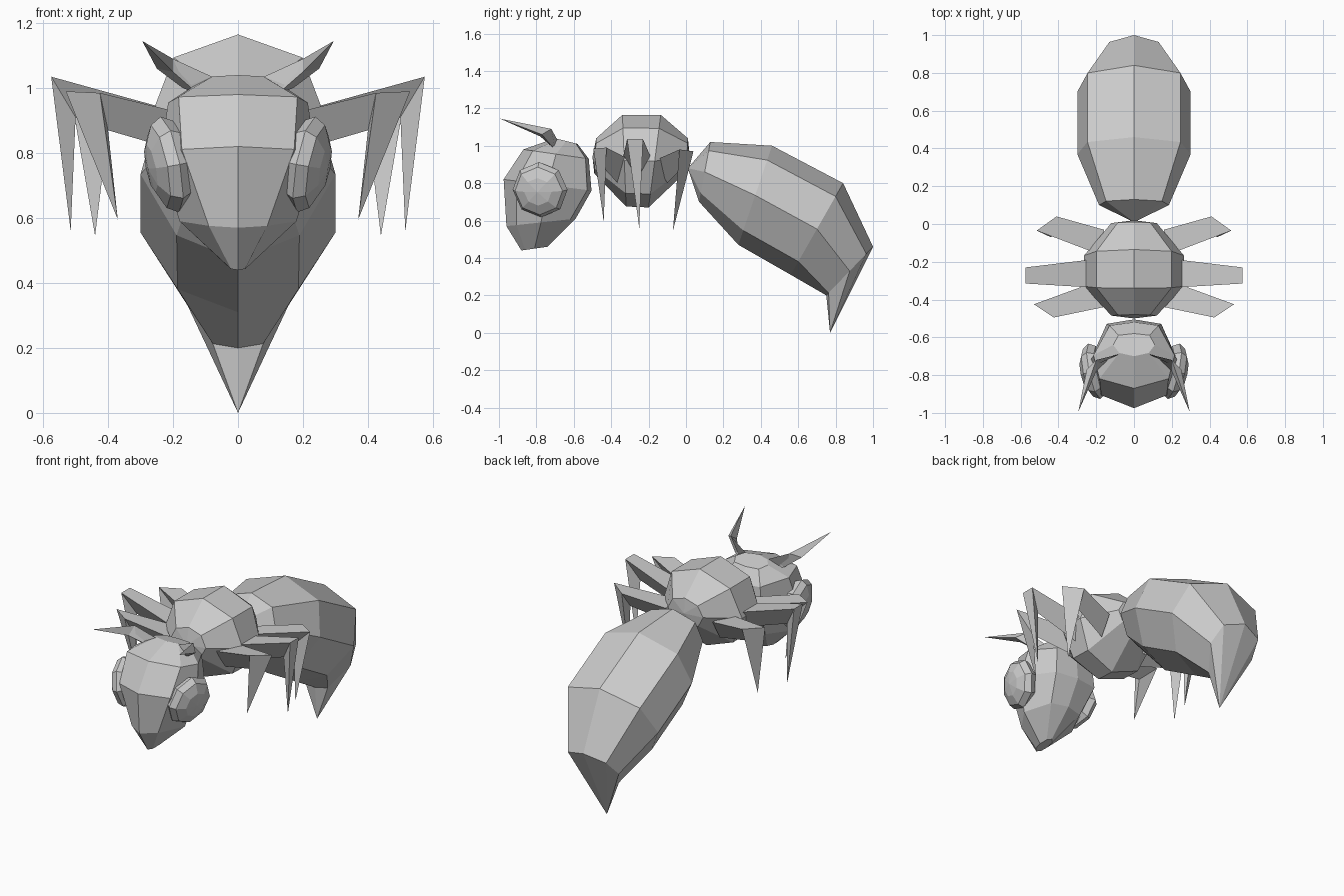
import bpy, bmesh, math
from mathutils import Vector, Matrix

old = bpy.data.objects.get("Cube")
if old:
    bpy.data.objects.remove(old, do_unlink=True)

GREY = (0.6, 0.6, 0.6, 1.0)
mat = bpy.data.materials.new("plain_grey")
mat.use_nodes = True
mat.diffuse_color = GREY
for node in mat.node_tree.nodes:
    if node.type == 'BSDF_PRINCIPLED':
        node.inputs["Base Color"].default_value = GREY


def finish(bm, name):
    bmesh.ops.recalc_face_normals(bm, faces=bm.faces)
    mesh = bpy.data.meshes.new(name)
    bm.to_mesh(mesh)
    bm.free()
    mesh.materials.append(mat)
    obj = bpy.data.objects.new(name, mesh)
    bpy.context.scene.collection.objects.link(obj)
    return obj


def loft(name, rings):
    """Skin rings of points; a ring of one point closes to a tip."""
    bm = bmesh.new()
    rows = [[bm.verts.new(p) for p in ring] for ring in rings]
    for a, b in zip(rows, rows[1:]):
        n = max(len(a), len(b))
        for i in range(n):
            j = (i + 1) % n
            if len(a) == 1:
                bm.faces.new((a[0], b[i], b[j]))
            elif len(b) == 1:
                bm.faces.new((a[i], a[j], b[0]))
            else:
                bm.faces.new((a[i], a[j], b[j], b[i]))
    for end in (rows[0], rows[-1]):
        if len(end) > 2:
            bm.faces.new(end)
    return finish(bm, name)


def octagon(first, last, half_width, near=0.71, far=0.71, reach=0.71):
    """Eight-sided ring spanning two (y, z) points on the centre plane.
    near and far set the shoulder widths, reach how far back the far ones sit."""
    a, b = Vector((0, *first)), Vector((0, *last))
    mid, axis = (a + b) / 2, (a - b) / 2
    profile = [(0, 1), (near, 0.71), (1, 0), (far, -reach),
               (0, -1), (-far, -reach), (-1, 0), (-near, 0.71)]
    return [mid + axis * along + Vector((half_width * across, 0, 0))
            for across, along in profile]


# Thorax
loft("thorax", [
    [(0, -0.5, 0.94)],
    octagon((-0.48, 1.04), (-0.49, 0.85), 0.12),
    octagon((-0.34, 1.165), (-0.32, 0.675), 0.265, 0.75),
    octagon((-0.135, 1.165), (-0.2, 0.67), 0.265, 0.75),
    octagon((0.01, 1.04), (0.0, 0.86), 0.12),
    [(0, 0.02, 0.95)],
])

# Abdomen curling down into the sting
loft("abdomen", [
    [(0, 0.01, 0.88)],
    octagon((0.13, 1.02), (0.07, 0.7), 0.185, 0.8, 0.65),
    octagon((0.46, 1.0), (0.28, 0.47), 0.3, 0.82, 0.63),
    octagon((0.84, 0.8), (0.56, 0.31), 0.3, 0.82, 0.62),
    octagon((1.0, 0.46), (0.75, 0.2), 0.155, 0.84, 0.5, 0.9),
    [(0, 0.77, 0)],
])

# Head, stacked from crown to chin, rounded at the back
loft("head", [
    octagon((-0.7, 1.04), (-0.58, 1.01), 0.11, 0.71, 0.75, 0.85),
    octagon((-0.87, 0.98), (-0.52, 0.93), 0.215, 0.85, 0.6, 0.9),
    octagon((-0.975, 0.82), (-0.505, 0.76), 0.24, 0.72, 0.6, 0.9),
    octagon((-0.96, 0.57), (-0.59, 0.61), 0.18, 0.5, 0.6, 0.85),
    octagon((-0.88, 0.44), (-0.74, 0.46), 0.03),
])

for side, label in ((1, "left"), (-1, "right")):
    def mirrored(pts):
        return [(side * x, y, z) for x, y, z in pts]

    # Compound eye, a flattened ball turned to the front and down
    bm = bmesh.new()
    bmesh.ops.create_uvsphere(bm, u_segments=8, v_segments=6, radius=1)
    place = (Matrix.Scale(side, 4, (1, 0, 0))
             @ Matrix.Translation((0.21, -0.78, 0.765))
             @ Matrix.Rotation(math.radians(-12), 4, 'Z')
             @ Matrix.Rotation(math.radians(11), 4, 'Y')
             @ Matrix.Diagonal((0.07, 0.15, 0.15, 1))
             @ Matrix.Rotation(math.radians(90), 4, 'Y'))
    bmesh.ops.transform(bm, matrix=place, verts=bm.verts)
    finish(bm, label + "_eye")

    # Antenna
    loft(label + "_antenna", [
        mirrored([(0.08, -0.69, 1.035), (0.17, -0.72, 1.0), (0.12, -0.7, 0.98)]),
        mirrored([(0.2, -0.72, 1.09), (0.25, -0.77, 1.06), (0.2, -0.78, 1.05)]),
        mirrored([(0.295, -0.995, 1.145)]),
    ])

    # Legs: flat on top with a ridge below, from root to knee to pointed foot
    legs = {
        "front": ((-0.44, -0.29),
                  [(0.425, -0.495, 0.985), (0.53, -0.425, 0.99), (0.4, -0.43, 0.87)],
                  (0.37, -0.44, 0.595)),
        "middle": ((-0.34, -0.18),
                   [(0.575, -0.315, 1.035), (0.575, -0.23, 1.035), (0.5, -0.27, 0.91)],
                   (0.515, -0.25, 0.56)),
        "rear": ((-0.03, -0.17),
                 [(0.41, 0.04, 0.97), (0.515, -0.035, 0.98), (0.4, -0.03, 0.87)],
                 (0.44, -0.07, 0.545)),
    }
    for pair, ((y0, y1), knee, foot) in legs.items():
        root = [(0.16, y0, 0.92), (0.16, y1, 0.92), (0.16, (y0 + y1) / 2, 0.8)]
        loft(f"{label}_{pair}_leg", [mirrored(root), mirrored(knee), mirrored([foot])])
